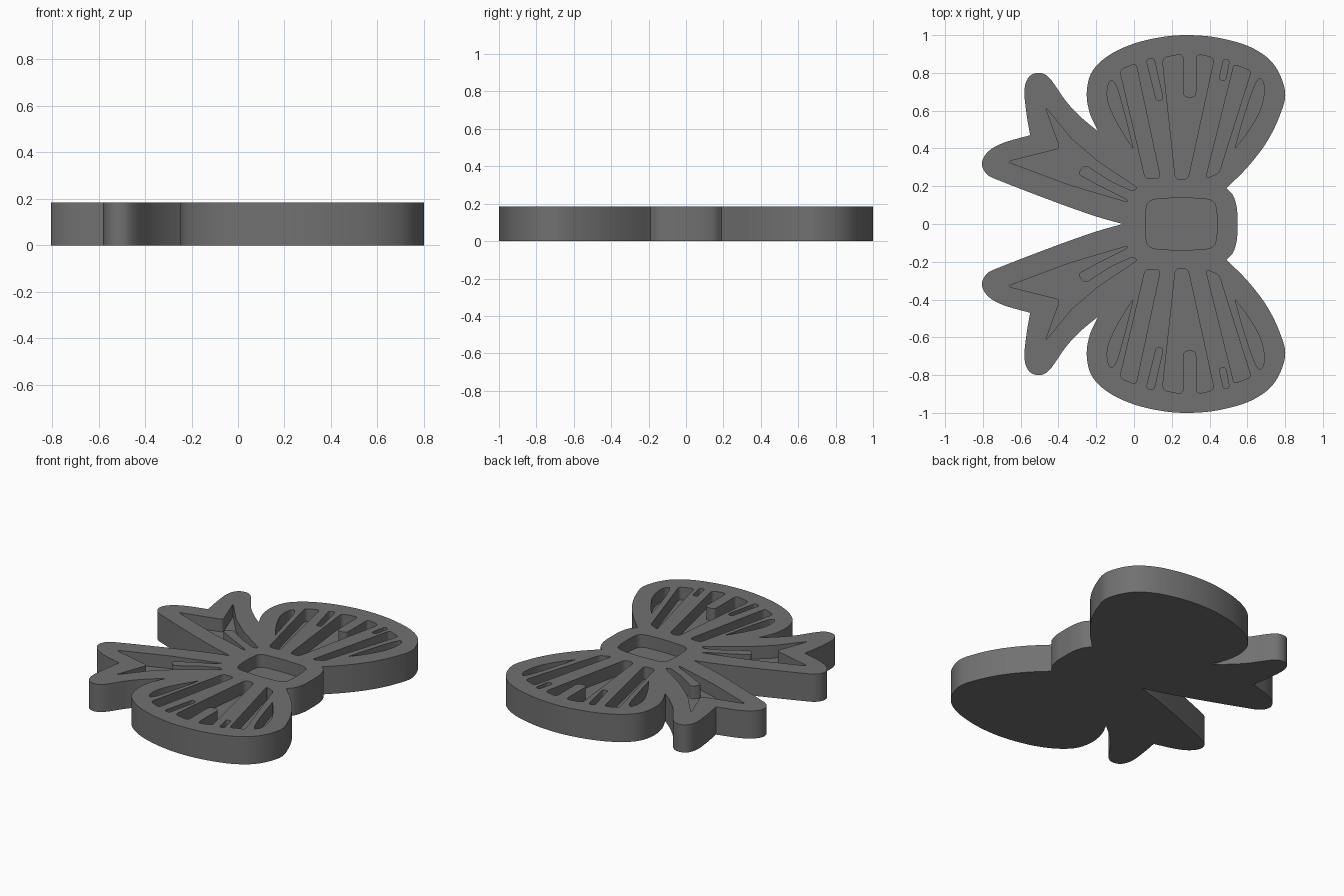
import bpy, bmesh
from mathutils import Vector

if "Cube" in bpy.data.objects:
    bpy.data.objects.remove(bpy.data.objects["Cube"])

HEIGHT, FLOOR = 0.185, 0.10

grey = bpy.data.materials.new("dark grey")
grey.diffuse_color = (0.165, 0.165, 0.165, 1)
grey.use_nodes = True
grey.node_tree.nodes["Principled BSDF"].inputs["Base Color"].default_value = grey.diffuse_color


def smooth_chain(pts, steps=7):
    """Smooth open curve through the points (last point left out)."""
    p = [Vector(q) for q in pts]
    p = [2 * p[0] - p[1]] + p + [2 * p[-1] - p[-2]]
    out = []
    for a, b, c, d in zip(p, p[1:], p[2:], p[3:]):
        for i in range(steps):
            t = i / steps
            out.append(0.5 * (2 * b + (c - a) * t + (2 * a - 5 * b + 4 * c - d) * t * t
                              + (3 * b - a - 3 * c + d) * t ** 3))
    return out


def rounded(pts, radius, steps=5):
    """Closed polygon with rounded corners."""
    p = [Vector(q) for q in pts]
    out = []
    for i, b in enumerate(p):
        a, c = p[i - 1], p[(i + 1) % len(p)]
        ra = min(radius, 0.48 * (a - b).length)
        rc = min(radius, 0.48 * (c - b).length)
        s, e = b + (a - b).normalized() * ra, b + (c - b).normalized() * rc
        for k in range(steps + 1):
            t = k / steps
            out.append((1 - t) ** 2 * s + 2 * t * (1 - t) * b + t * t * e)
    return out


def prisms(name, loops, z0, z1):
    """One object holding an upright prism for each closed loop."""
    bm = bmesh.new()
    for loop in loops:
        low = [bm.verts.new((v[0], v[1], z0)) for v in loop]
        high = [bm.verts.new((v[0], v[1], z1)) for v in loop]
        bm.faces.new(low[::-1])
        bm.faces.new(high)
        n = len(loop)
        for i in range(n):
            j = (i + 1) % n
            bm.faces.new((low[i], low[j], high[j], high[i]))
    bmesh.ops.recalc_face_normals(bm, faces=bm.faces)
    mesh = bpy.data.meshes.new(name)
    bm.to_mesh(mesh)
    bm.free()
    mesh.materials.append(grey)
    obj = bpy.data.objects.new(name, mesh)
    bpy.context.collection.objects.link(obj)
    return obj


def mirrored(loop):
    return [Vector((v[0], -v[1])) for v in reversed(loop)]


# Half outline: ribbon tail edges, loop, knot; corners lie between chains
chains = [
    [(-0.06, 0.0), (-0.2, 0.04), (-0.4, 0.11), (-0.7, 0.225), (-0.78, 0.265), (-0.805, 0.325),
     (-0.77, 0.385), (-0.69, 0.43), (-0.55, 0.47)],
    [(-0.55, 0.47), (-0.57, 0.59), (-0.58, 0.71), (-0.555, 0.78), (-0.5, 0.8), (-0.445, 0.77),
     (-0.36, 0.65), (-0.28, 0.565), (-0.19, 0.49)],
    [(-0.19, 0.49), (-0.235, 0.59), (-0.25, 0.7), (-0.22, 0.81), (-0.13, 0.895), (0.0, 0.955),
     (0.15, 0.99), (0.29, 1.0), (0.45, 0.985), (0.62, 0.935), (0.74, 0.845), (0.8, 0.7),
     (0.77, 0.57), (0.7, 0.43), (0.6, 0.3), (0.49, 0.19)],
    [(0.49, 0.19), (0.525, 0.15), (0.545, 0.08), (0.548, 0.0)],
]
half = [v for c in chains for v in smooth_chain(c)] + [Vector((0.548, 0.0))]
outline = half + mirrored(half)[1:-1]
plate = prisms("bow_plate", [outline], 0, HEIGHT)

# Fold grooves in one loop
grooves = [
    smooth_chain([(-0.005, 0.4), (-0.08, 0.52), (-0.135, 0.64), (-0.14, 0.72), (-0.12, 0.76),
                  (-0.09, 0.72), (-0.05, 0.58), (-0.005, 0.4)]),
    rounded([(-0.075, 0.815), (0.01, 0.85), (0.14, 0.24), (0.06, 0.24)], 0.025),
    rounded([(0.065, 0.87), (0.105, 0.88), (0.155, 0.66), (0.12, 0.65)], 0.02),
    rounded([(0.15, 0.88), (0.26, 0.9), (0.26, 0.67), (0.33, 0.67), (0.33, 0.9), (0.425, 0.88),
             (0.285, 0.235), (0.22, 0.235)], 0.03),
    rounded([(0.475, 0.875), (0.505, 0.865), (0.485, 0.76), (0.45, 0.765)], 0.015),
    rounded([(0.53, 0.845), (0.62, 0.81), (0.45, 0.27), (0.38, 0.24)], 0.02),
    smooth_chain([(0.535, 0.4), (0.58, 0.56), (0.63, 0.71), (0.665, 0.77), (0.69, 0.72),
                  (0.67, 0.61), (0.61, 0.5), (0.535, 0.4)]),
    # Forked groove in one ribbon tail, with a raised tongue
    rounded([(-0.03, 0.115), (-0.35, 0.21), (-0.67, 0.33), (-0.39, 0.4), (-0.47, 0.62),
             (-0.33, 0.45), (-0.19, 0.33), (0.02, 0.19), (-0.01, 0.175), (-0.12, 0.225),
             (-0.26, 0.315), (-0.3, 0.265), (-0.19, 0.205), (-0.04, 0.13)], 0.022),
]
grooves += [mirrored(g) for g in grooves]

# Knot recess in the middle
knot = rounded([(0.06, 0.06), (0.06, -0.06), (0.075, -0.13), (0.25, -0.14), (0.425, -0.13),
                (0.44, -0.06), (0.44, 0.06), (0.425, 0.13), (0.25, 0.14), (0.075, 0.13)], 0.06)

# Cut the recesses into the plate
cutter = prisms("recess_cutter", grooves + [knot], FLOOR, HEIGHT + 0.1)
cutter.hide_render = True
mod = plate.modifiers.new("recesses", 'BOOLEAN')
mod.operation, mod.solver, mod.object = 'DIFFERENCE', 'EXACT', cutter
bpy.context.view_layer.objects.active = plate
plate.select_set(True)
bpy.ops.object.modifier_apply(modifier=mod.name)
bpy.data.objects.remove(cutter)
bpy.ops.object.shade_smooth_by_angle()
